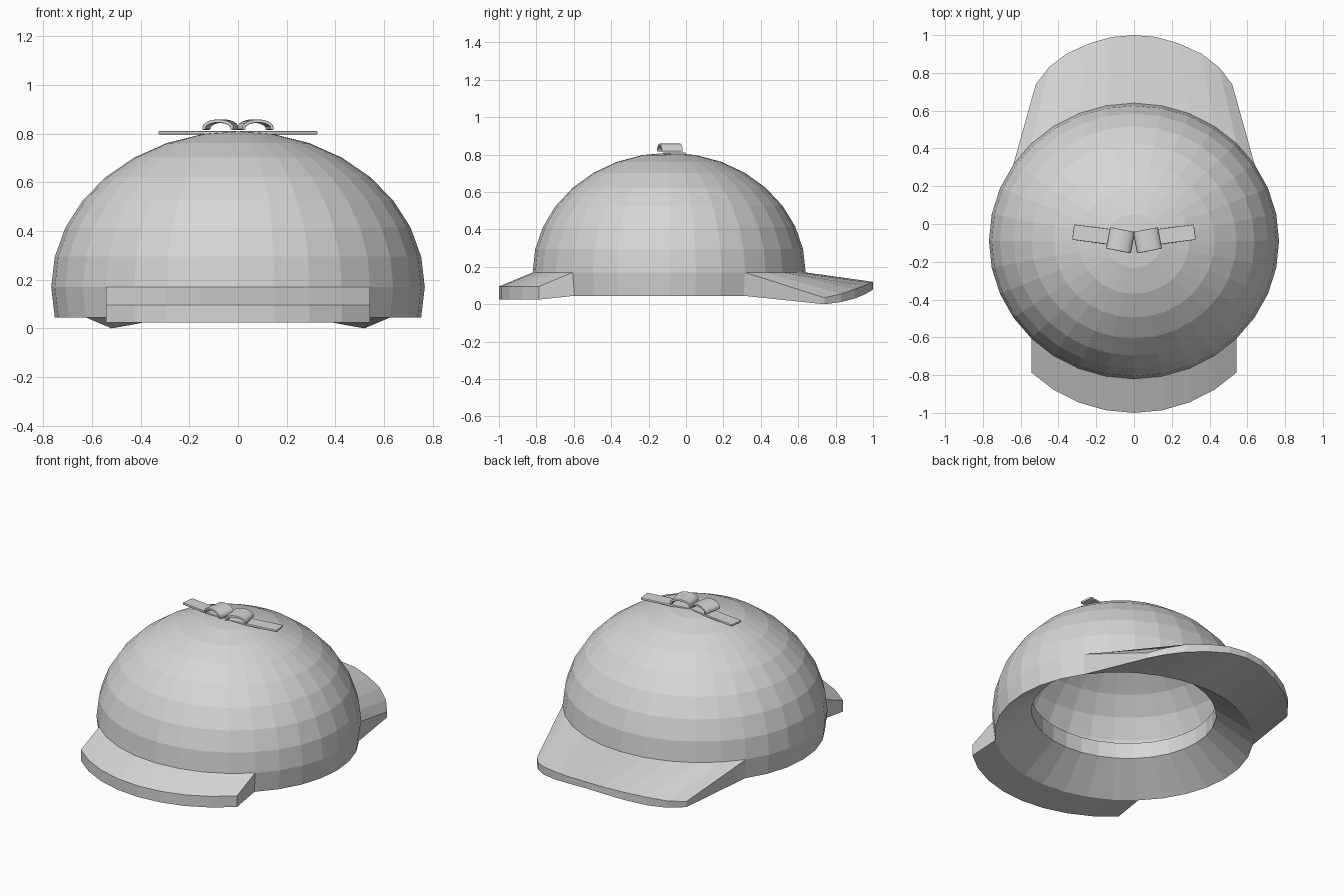
import bpy, bmesh
from math import sin, cos, radians

if "Cube" in bpy.data.objects:
    bpy.data.objects.remove(bpy.data.objects["Cube"])

cloth = bpy.data.materials.new("grey_cloth")
cloth.use_nodes = True
GREY = (0.67, 0.67, 0.67, 1)
cloth.diffuse_color = GREY
cloth.node_tree.nodes["Principled BSDF"].inputs["Base Color"].default_value = GREY

STEP = 11.25          # angle between dome vertices
RX, RY, RZ = 0.768, 0.73, 0.64
CY, CZ = -0.09, 0.17


def add_object(name, bm):
    bmesh.ops.recalc_face_normals(bm, faces=bm.faces)
    mesh = bpy.data.meshes.new(name)
    bm.to_mesh(mesh)
    bm.free()
    mesh.materials.append(cloth)
    obj = bpy.data.objects.new(name, mesh)
    bpy.context.collection.objects.link(obj)
    return obj


def dome_point(turn, lift):
    """Point on the dome; turn and lift count in steps."""
    a, b = radians(turn * STEP), radians(lift * STEP)
    return (RX * cos(b) * cos(a), CY + RY * cos(b) * sin(a), CZ + RZ * sin(b))


def band_point(turn, z):
    """Point on the head opening."""
    a = radians(turn * STEP)
    return (0.7 * RX * cos(a), CY + 0.7 * RY * sin(a), z)


def bridge(bm, a, b, closed=False):
    n = len(a)
    for i in range(n if closed else n - 1):
        j = (i + 1) % n
        bm.faces.new((a[i], a[j], b[j], b[i]))


# Crown: head band, sloping lip and domed shell
bm = bmesh.new()
rings = [[bm.verts.new(band_point(t, z)) for t in range(32)] for z in (0.3, 0.2)]
rings += [[bm.verts.new(dome_point(t, l)) for t in range(32)] for l in range(-1, 8)]
for low, high in zip(rings, rings[1:]):
    bridge(bm, low, high, True)
pole = bm.verts.new((0, CY, CZ + RZ))
for i in range(32):
    bm.faces.new((rings[-1][i], rings[-1][(i + 1) % 32], pole))
add_object("crown", bm)


# Brims grow out of the lowest band of the crown
def brim(name, turns, outer):
    """outer holds (x, y, top z, bottom z) for each turn."""
    bm = bmesh.new()
    new = bm.verts.new
    rows = [[new(dome_point(t, 0)) for t in turns],
            [new((x, y, top)) for x, y, top, low in outer],
            [new((x, y, low)) for x, y, top, low in outer],
            [new(dome_point(t, -1)) for t in turns]]
    for a, b in zip(rows, rows[1:]):
        bridge(bm, a, b)
    for end in (0, -1):
        bm.faces.new([row[end] for row in rows])
    add_object(name, bm)


front_turns = range(20, 29)
front_edge = []
for t in front_turns:
    x, y, z = dome_point(t, 0)
    front_edge.append((x, y - 0.18, 0.095, 0.025))
brim("front_brim", front_turns, front_edge)

half = [(0.52, 0.74, 0.035, 0.0), (0.45, 0.83, 0.055, 0.012),
        (0.36, 0.90, 0.08, 0.03), (0.24, 0.955, 0.1, 0.052),
        (0.12, 0.99, 0.115, 0.072)]
back_edge = half + [(0, 1.0, 0.12, 0.08)] + [(-x, y, a, b) for x, y, a, b in half[::-1]]
brim("back_brim", range(3, 14), back_edge)


# Bow: turned ribbon strips with rounded edges, mirrored left and right
def ribbon(name, path, y_mid, turn, width, thick):
    c, s = cos(radians(turn)), sin(radians(turn))
    bm = bmesh.new()
    rows = [[bm.verts.new((x * c - w * s, y_mid + x * s + w * c, z)) for x, z in path]
            for w in (-width / 2, width / 2)]
    bridge(bm, rows[0], rows[1])
    obj = add_object(name, bm)
    solid = obj.modifiers.new("thickness", "SOLIDIFY")
    solid.thickness = thick
    solid.offset = 0
    bevel = obj.modifiers.new("rounded_edges", "BEVEL")
    bevel.width = 0.004
    bevel.segments = 2
    bevel.limit_method = "ANGLE"
    bevel.angle_limit = radians(50)
    obj.modifiers.new("mirror", "MIRROR")


arch = [(0.073 - 0.059 * cos(radians(a)), 0.824 + 0.028 * sin(radians(a)))
        for a in range(-15, 196, 15)]
ribbon("bow_loops", arch, -0.1, 11, 0.115, 0.014)
ribbon("bow_tails", [(0.01, 0.804), (0.325, 0.804)], -0.085, 7.5, 0.082, 0.014)
